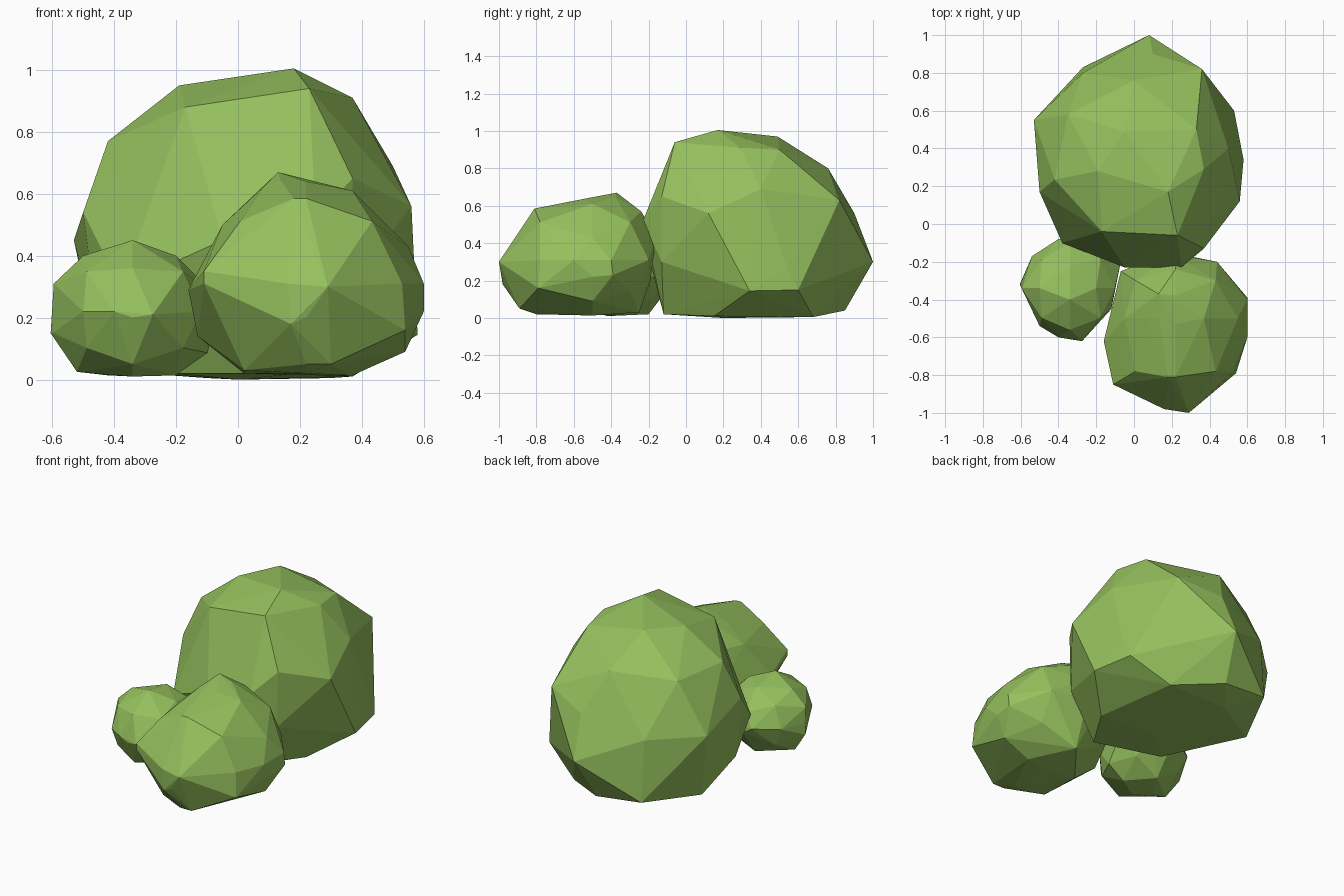
import bpy, bmesh
from itertools import product
from mathutils import Vector

if "Cube" in bpy.data.objects:
    bpy.data.objects.remove(bpy.data.objects["Cube"])

leaf = bpy.data.materials.new("leaf green")
leaf.diffuse_color = (0.30, 0.53, 0.11, 1)
leaf.use_nodes = True
leaf.node_tree.nodes["Principled BSDF"].inputs["Base Color"].default_value = leaf.diffuse_color


def reach(poly, c, d):
    """Distance factor from c along d to the outline of a convex profile."""
    best = 1e9
    for i, a in enumerate(poly):
        b = poly[(i + 1) % len(poly)]
        ex, ey = b[0] - a[0], b[1] - a[1]
        den = d[0] * ey - d[1] * ex
        if abs(den) < 1e-9:
            continue
        wx, wy = a[0] - c[0], a[1] - c[1]
        t = (wx * ey - wy * ex) / den
        u = (wx * d[1] - wy * d[0]) / den
        if t > 0 and -1e-4 <= u <= 1.0001:
            best = min(best, t)
    return best


def hull(name, pts):
    """Faceted clump: convex hull of its corners."""
    bm = bmesh.new()
    for p in pts:
        bm.verts.new(p)
    bmesh.ops.remove_doubles(bm, verts=bm.verts, dist=0.02)
    bmesh.ops.convex_hull(bm, input=bm.verts)
    bmesh.ops.delete(bm, geom=[v for v in bm.verts if not v.link_faces], context='VERTS')
    bmesh.ops.recalc_face_normals(bm, faces=bm.faces)
    me = bpy.data.meshes.new(name)
    bm.to_mesh(me)
    bm.free()
    me.materials.append(leaf)
    bpy.context.collection.objects.link(bpy.data.objects.new(name, me))


def bush(name, centre, front, side, top, corners, bulge=0.56):
    """Clump from three profile rings, eight bulge points and a few corners."""
    c = Vector(centre)
    pts = [Vector((x, c.y, z)) for x, z in front]
    pts += [Vector((c.x, y, z)) for y, z in side]
    pts += [Vector((x, y, c.z)) for x, y in top]
    lo = [min(p[i] for p in pts) for i in range(3)]
    hi = [max(p[i] for p in pts) for i in range(3)]
    for s in product((0, 1), repeat=3):
        pts.append(Vector([c[i] + bulge * ((hi if s[i] else lo)[i] - c[i]) for i in range(3)]))
    out = [Vector(p) for p in corners]
    for p in pts:
        d = p - c
        k = 1.0
        for poly, i, j in ((front, 0, 2), (side, 1, 2), (top, 0, 1)):
            k = min(k, reach(poly, (c[i], c[j]), (d[i], d[j])))
        out.append(c + d * k)
    hull(name, out)


# Large bush at the back: crown, waist and base corners
crown = [(.18, .17, 1.005), (-.19, .28, .95), (-.05, .49, .97), (.33, .5, .9), (.37, .29, .91),
         (.23, -.06, .94), (-.17, -.04, .88), (-.42, .235, .77), (0, .76, .8), (-.35, .58, .76)]
waist = [(.37, -.13, .65), (-.5, .17, .54), (-.38, -.1, .3), (-.53, .55, .45), (.36, .82, .63),
         (.53, .54, .27), (.08, 1, .3), (.56, .12, .56), (.25, -.23, .52), (-.05, -.23, .45),
         (.5, .4, .69), (-.27, .8, .45), (.1, .9, .56), (.36, -.13, .3)]
base = [(.58, .34, .145), (-.27, .83, .07), (-.44, .47, .03), (.03, .85, .04), (.53, .6, .15),
        (.37, .15, .01), (.3, .68, .005), (0, .2, 0), (-.2, 0, .02), (.2, -.12, .02),
        (-.45, .15, .15), (-.1, .68, .005)]
hull("large_bush", crown + waist + base)

# Medium bush at the front right
bush("medium_bush", (0.22, -0.5, 0.31),
     [(-.16, .29), (-.05, .5), (.08, .62), (.13, .67), (.37, .61), (.55, .43), (.6, .31),
      (.6, .22), (.54, .09), (.37, .01), (.02, .02), (-.13, .14)],
     [(-1, .3), (-.81, .585), (-.53, .64), (-.37, .67), (-.24, .57), (-.16, .44),
      (-.19, .2), (-.25, .03), (-.55, .01), (-.8, .02), (-.89, .05), (-.98, .2)],
     [(-.16, -.62), (-.11, -.85), (.16, -.98), (.29, -1), (.53, -.78), (.6, -.6), (.6, -.4),
      (.44, -.2), (.33, -.15), (.1, -.14), (-.07, -.25)],
     [(.13, -.37, .67), (.18, -.81, .585), (.29, -1, .3), (-.11, -.85, .35), (-.16, -.62, .29),
      (.17, -.98, .18), (.45, -.63, .51), (.6, -.39, .23), (.54, -.79, .16),
      (.3, -.89, .05), (.02, -.77, .03)])

# Small bush at the front left
bush("small_bush", (-0.34, -0.34, 0.22),
     [(-.605, .15), (-.595, .31), (-.5, .4), (-.34, .45), (-.2, .4), (-.1, .3), (-.05, .2),
      (-.05, .06), (-.2, .01), (-.42, .01), (-.52, .025)],
     [(-.62, .2), (-.56, .36), (-.4, .45), (-.22, .42), (-.1, .3), (-.07, .18),
      (-.2, .02), (-.42, .01), (-.54, .05)],
     [(-.605, -.32), (-.54, -.17), (-.4, -.08), (-.2, -.07), (-.07, -.2), (-.12, -.45),
      (-.28, -.62), (-.4, -.6), (-.5, -.54)],
     [(-.275, -.62, .21), (-.605, -.32, .15)])
